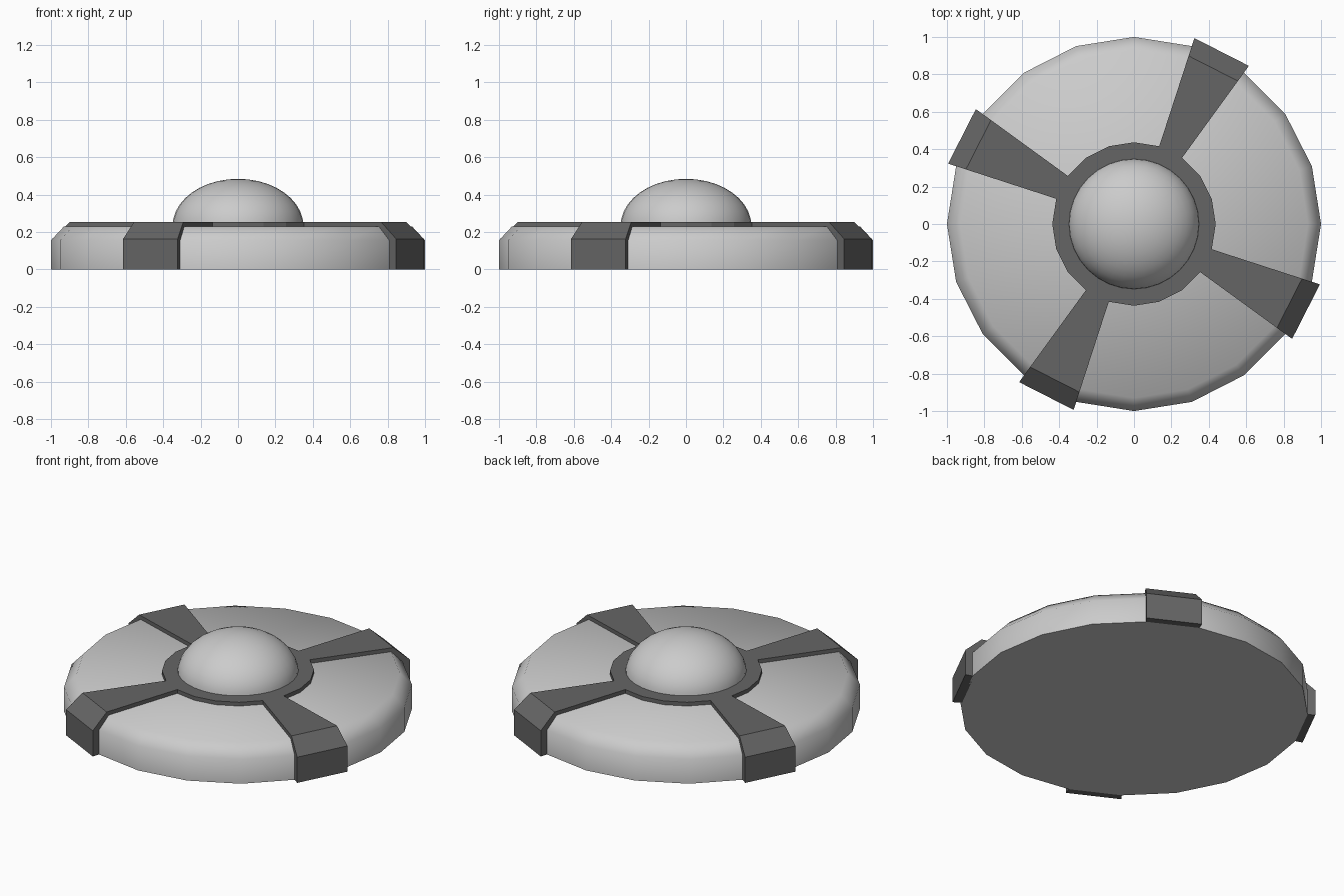
import bpy, bmesh, math

if "Cube" in bpy.data.objects:
    bpy.data.objects.remove(bpy.data.objects["Cube"])

SIDES = 20
STEP = math.tau / SIDES


def make_object(name, bm, smooth_angle=None):
    bmesh.ops.recalc_face_normals(bm, faces=bm.faces)
    mesh = bpy.data.meshes.new(name)
    bm.to_mesh(mesh)
    bm.free()
    obj = bpy.data.objects.new(name, mesh)
    bpy.context.collection.objects.link(obj)
    if smooth_angle:
        bpy.ops.object.select_all(action='DESELECT')
        obj.select_set(True)
        bpy.context.view_layer.objects.active = obj
        bpy.ops.object.shade_smooth_by_angle(angle=math.radians(smooth_angle))
    return obj


def loop_at(bm, r, z, n):
    return [bm.verts.new((r * math.cos(i * math.tau / n), r * math.sin(i * math.tau / n), z))
            for i in range(n)]


def lathe(name, profile, n, cap_start=False, cap_end=False, closed=False, smooth=None):
    bm = bmesh.new()
    loops = [loop_at(bm, r, z, n) for r, z in profile]
    pairs = list(zip(loops, loops[1:]))
    if closed:
        pairs.append((loops[-1], loops[0]))
    for a, b in pairs:
        for i in range(n):
            j = (i + 1) % n
            bm.faces.new((a[i], a[j], b[j], b[i]))
    if cap_start:
        bm.faces.new(loops[0])
    if cap_end:
        bm.faces.new(loops[-1])
    return make_object(name, bm, smooth)


def color(obj, v):
    mat = bpy.data.materials.get("dark_grey") or bpy.data.materials.new("dark_grey")
    mat.diffuse_color = (v, v, v, 1)
    mat.use_nodes = True
    mat.node_tree.nodes["Principled BSDF"].inputs["Base Color"].default_value = mat.diffuse_color
    obj.data.materials.append(mat)


# Disc body with chamfered rim
lathe("disc_body", [(1.0, 0), (1.0, 0.155), (0.93, 0.23)], SIDES, True, True, smooth=50)

# Collar around the dome
collar = lathe("collar", [(0.345, 0.22), (0.437, 0.22), (0.437, 0.254), (0.345, 0.254)],
               SIDES, closed=True)
color(collar, 0.13)

# Four wedge clamps, each spanning one side of the disc
CLAMP = [(0.437, 0.22), (0.437, 0.254), (0.945, 0.254), (1.045, 0.163),
         (1.045, 0.0), (0.99, 0.0), (0.99, 0.15), (0.92, 0.22)]
for k in range(4):
    bm = bmesh.new()
    ends = []
    for a in (3 * STEP + k * math.pi / 2, 4 * STEP + k * math.pi / 2):
        ends.append([bm.verts.new((r * math.cos(a), r * math.sin(a), z)) for r, z in CLAMP])
    left, right = ends
    n = len(CLAMP)
    for i in range(n):
        j = (i + 1) % n
        bm.faces.new((left[i], left[j], right[j], right[i]))
    bm.faces.new(left)
    bm.faces.new(right)
    color(make_object(f"clamp_{k + 1}", bm), 0.13)

# Flattened half-sphere dome
dome_profile = [(0.35 * math.cos(t * math.pi / 20), 0.232 + 0.252 * math.sin(t * math.pi / 20))
                for t in range(10)]
bm = bmesh.new()
rings = [loop_at(bm, r, z, 32) for r, z in dome_profile]
tip = bm.verts.new((0, 0, 0.484))
for a, b in zip(rings, rings[1:]):
    for i in range(32):
        j = (i + 1) % 32
        bm.faces.new((a[i], a[j], b[j], b[i]))
for i in range(32):
    bm.faces.new((rings[-1][i], rings[-1][(i + 1) % 32], tip))
bm.faces.new(rings[0])
make_object("dome", bm, 40)
